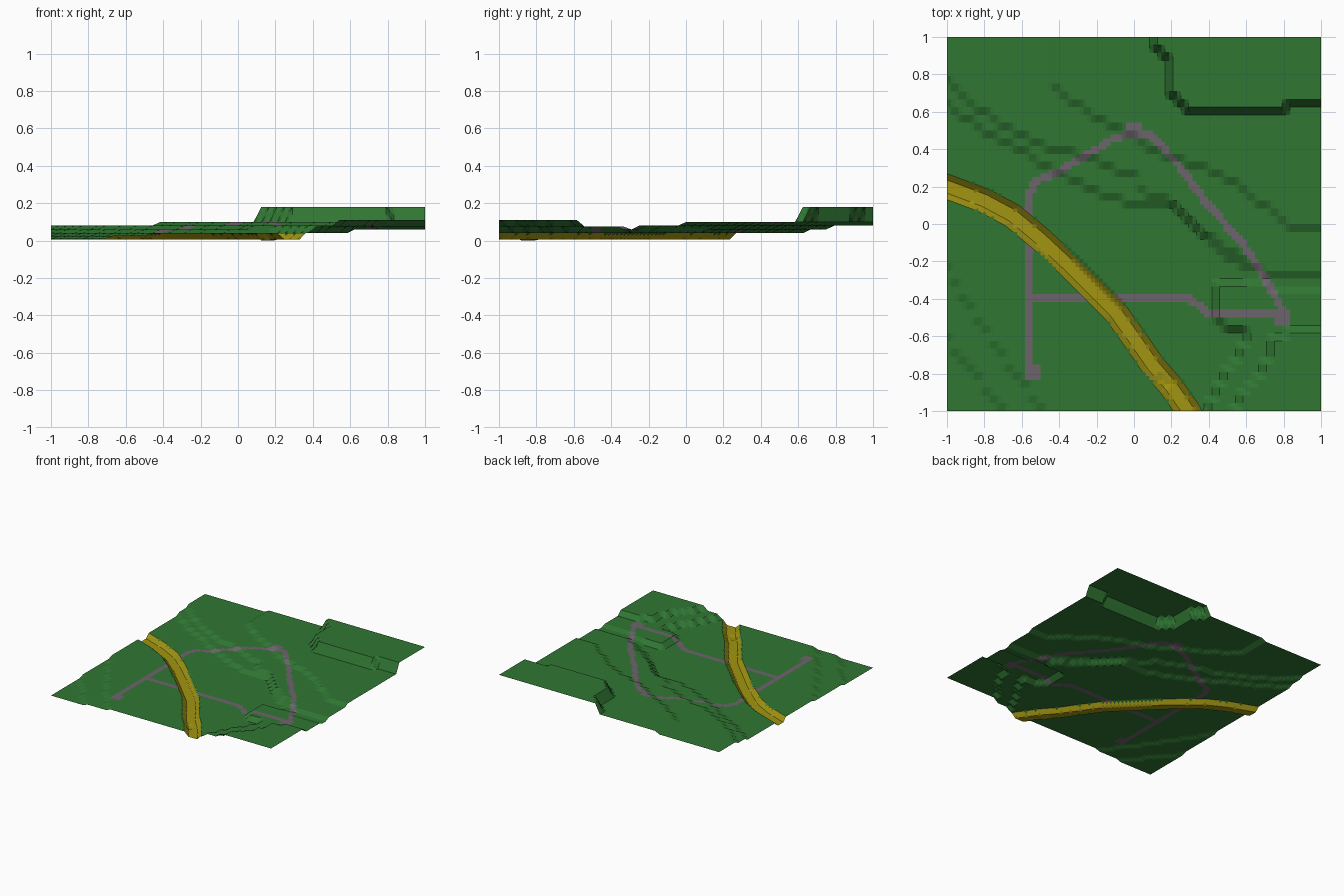
import bpy, bmesh
from mathutils import Vector

if "Cube" in bpy.data.objects:
    bpy.data.objects.remove(bpy.data.objects["Cube"])


def material(name, rgb):
    m = bpy.data.materials.new(name)
    m.diffuse_color = (*rgb, 1)
    m.use_nodes = True
    m.node_tree.nodes["Principled BSDF"].inputs["Base Color"].default_value = m.diffuse_color
    return m


def line_y(pts, x):
    """Height of a left-to-right contour line at x."""
    if x <= pts[0][0]:
        return pts[0][1]
    for (x0, y0), (x1, y1) in zip(pts, pts[1:]):
        if x <= x1:
            return y0 + (y1 - y0) * (x - x0) / (x1 - x0)
    return pts[-1][1]


def nearest(pts, p):
    """Closest point on a polyline and its distance from p."""
    best, dist = None, 9
    for a, b in zip(pts, pts[1:]):
        a, b = Vector(a), Vector(b)
        t = max(0, min(1, (p - a).dot(b - a) / (b - a).length_squared))
        q = a.lerp(b, t)
        if (p - q).length < dist:
            best, dist = q, (p - q).length
    return best, dist


# Contours in plan: north-east terraces and high cliff
step_b = [(-1, .625), (-.85, .53), (-.65, .42), (-.5, .32), (-.2, .18), (0, .1),
          (.25, .09), (.36, -.03), (.5, -.17), (.62, -.28), (.66, -.5), (1, -2)]
step_a = [(-1, .755), (-.85, .63), (-.6, .47), (-.45, .4), (-.27, .37), (-.15, .3),
          (0, .26), (.08, .16), (.2, .13), (.33, -.02), (.55, -.17), (.72, -.265), (1, -.265)]
step_c = [(-.46, 1.2), (-.44, .75), (-.22, .57), (-.02, .48), (.15, .37), (.35, .31),
          (.58, .19), (.83, -.01), (1, -.02)]
cliff = [(.08, 1.05), (.12, .95), (.19, .87), (.2, .7), (.26, .63), (.36, .605),
         (.78, .605), (.84, .65), (1, .65)]
# South-west descending steps
low_1 = [(-1, -.22), (-.92, -.38), (-.78, -.58), (-.65, -.78), (-.47, -1.02)]
low_2 = [(-1, -.6), (-.9, -.76), (-.66, -1.02)]
# South-east knoll: north rim, notch south rim, west rim, upper plateau
knoll_n = [(.41, -9), (.42, -.36), (.47, -.31), (.64, -.31), (.7, -.33), (1, -.35)]
knoll_s = [(.42, -.48), (.5, -.55), (.6, -.58), (.61, -9)]
knoll_w = [(.38, -1.05), (.45, -.85), (.53, -.75), (.6, -.6)]
plateau = [(.49, -1.05), (.62, -.84), (.7, -.76), (.74, -.62), (.85, -.57), (1, -.57)]
# River centre line and footpaths
river = [(-1.2, .27), (-1, .2), (-.8, .125), (-.65, .045), (-.5, -.08), (-.35, -.22),
         (-.2, -.37), (-.1, -.47), (0, -.61), (.1, -.755), (.2, -.87), (.29, -1), (.4, -1.2)]
loop_path = [(-.5625, -.79), (-.5625, .15), (-.54, .21), (-.48, .25), (-.42, .27),
             (-.2, .4), (-.1, .46), (0, .49), (.09, .47), (.25, .3), (.4, .1),
             (.6, -.13), (.69, -.27), (.75, -.38), (.79, -.46)]
cross_path = [(-.5625, -.395), (.29, -.395), (.4, -.478), (.79, -.478)]
clearings = [(0, .5, .042), (.792, -.5, .042), (-.542, -.792, .042), (.604, -.14, .022)]


def ground(x, y):
    h = .04
    for line, level in ((step_b, .06), (step_a, .08), (step_c, .1), (cliff, .18)):
        if y > line_y(line, x):
            h = level
    for line, level in ((low_1, .025), (low_2, .01)):
        if y < line_y(line, x) and x < 0 and line_y(line, x) > -1.015:
            h = level
    if y < line_y(knoll_n, x) and (y > line_y(knoll_s, x) or y < line_y(knoll_w, x)):
        h = .075
    if x > .38 and y < line_y(knoll_w, x) and y < -.55:
        h = .075
    if x > .49 and y < line_y(plateau, x):
        h = .11
    return h


# Stepped terrain sheet: coarse cells set the terraces, then one split for detail
bm = bmesh.new()
bmesh.ops.create_grid(bm, x_segments=48, y_segments=48, size=1)
for v in bm.verts:
    v.co.z = ground(v.co.x, v.co.y)
bmesh.ops.subdivide_edges(bm, edges=bm.edges[:], cuts=1, use_grid_fill=True)

# River channel: snap vertices to the rim and floor lines, then sink them
RIM, FLOOR = .065, .033
for v in bm.verts:
    p = v.co.xy
    q, d = nearest(river, p)
    if d > RIM + .02:
        continue
    for target in (RIM, FLOOR):
        if abs(d - target) < .0125:
            new = q + (p - q).normalized() * target
            if abs(p.x) < .999:
                v.co.x = new.x
            if abs(p.y) < .999:
                v.co.y = new.y
            d = target
            break
    if d < RIM:
        bed = 0 if (v.co.xy - Vector((.15, -.85))).length < .04 else .006
        t = max(0, (d - FLOOR) / (RIM - FLOOR))
        v.co.z = bed + (v.co.z - bed) * t

# Colours by plan position
for f in bm.faces:
    c = f.calc_center_median().xy
    if nearest(river, c)[1] < RIM - .002:
        f.material_index = 1
    elif (min(nearest(loop_path, c)[1], nearest(cross_path, c)[1]) < .0205
          or any(max(abs(c.x - x), abs(c.y - y)) < r for x, y, r in clearings)):
        f.material_index = 2

mesh = bpy.data.meshes.new("terrain")
bm.to_mesh(mesh)
bm.free()
for m in (material("grass green", (.029, .18, .032)),
          material("river ochre", (.36, .3, .006)),
          material("path grey", (.155, .127, .15))):
    mesh.materials.append(m)
terrain = bpy.data.objects.new("terrain", mesh)
bpy.context.collection.objects.link(terrain)
